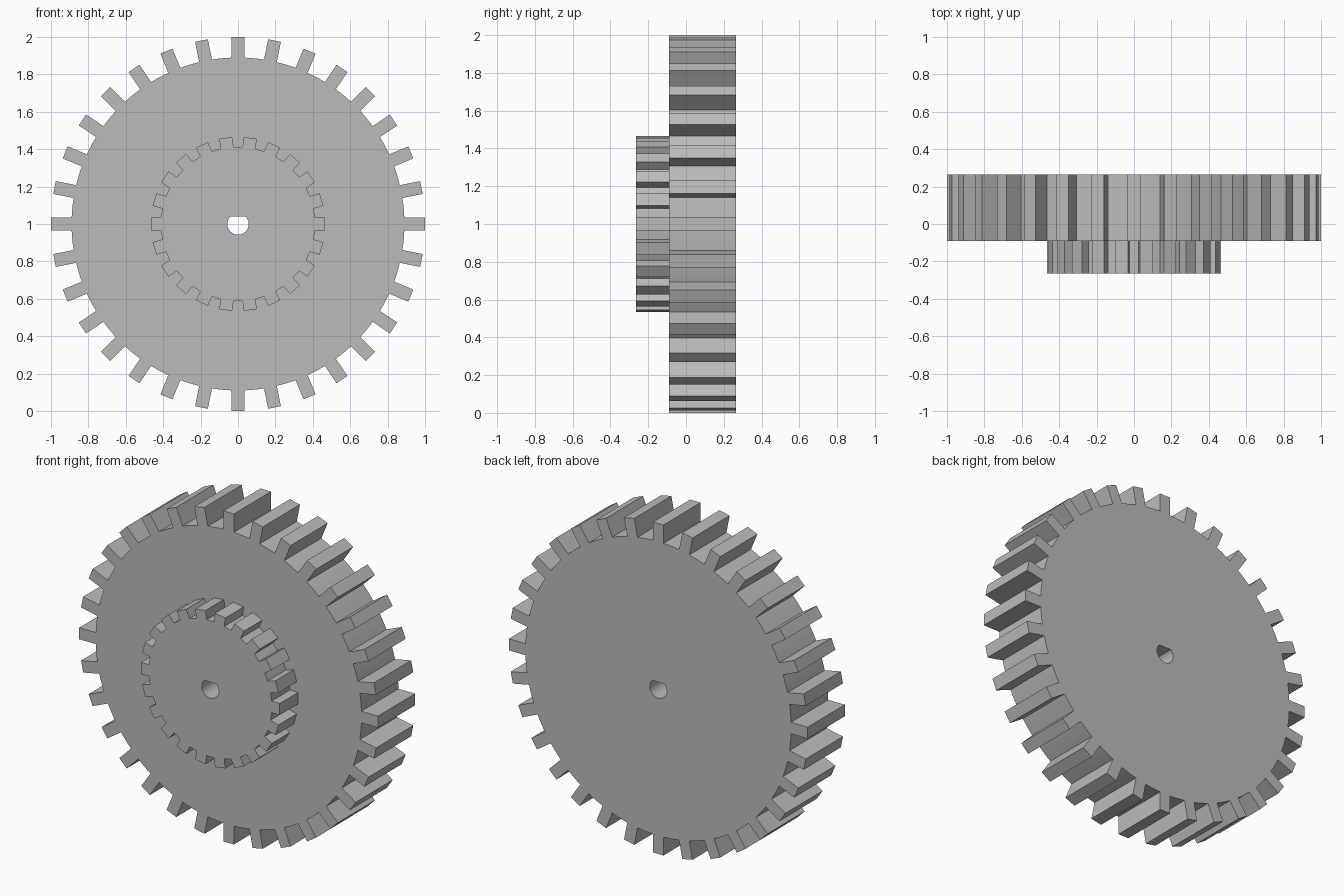
import bpy
import bmesh
from math import asin, cos, sin, pi
from mathutils import Vector

if "Cube" in bpy.data.objects:
    bpy.data.objects.remove(bpy.data.objects["Cube"], do_unlink=True)

CENTRE_Z = 1.0
TOOTH_WIDTH = 0.07

grey = bpy.data.materials.new("plain grey")
grey.use_nodes = True
colour = (0.5, 0.5, 0.5, 1)
grey.diffuse_color = colour
grey.node_tree.nodes["Principled BSDF"].inputs["Base Color"].default_value = colour


def arc(radius, start, end, steps):
    """Points along an arc, both ends included."""
    angles = [start + (end - start) * i / steps for i in range(steps + 1)]
    return [(radius * cos(a), radius * sin(a)) for a in angles]


def gear_outline(teeth, root, tip, width):
    """Straight-sided teeth on a round body, first tooth pointing along +x."""
    points = []
    pitch = 2 * pi / teeth
    half = asin(width / 2 / root)
    for i in range(teeth):
        a = i * pitch
        for side in (-width / 2, width / 2):
            points.append((tip * cos(a) - side * sin(a), tip * sin(a) + side * cos(a)))
        points += arc(root, a + half, a + pitch - half, 3)
    return points


def shaft_outline(radius, flat_height):
    """Round bore with a flat on its top side."""
    a = asin(flat_height / radius)
    return arc(radius, pi - a, 2 * pi + a, 32)


def make_gear(name, outline, bore, front, back):
    bm = bmesh.new()
    edges = []
    for loop in (outline, bore):
        verts = [bm.verts.new((x, front, z + CENTRE_Z)) for x, z in loop]
        edges += [bm.edges.new((v, verts[i - 1])) for i, v in enumerate(verts)]
    # Fill the face around the bore, then give it depth
    bmesh.ops.triangle_fill(bm, edges=edges, use_beauty=True, normal=Vector((0, -1, 0)))
    result = bmesh.ops.extrude_face_region(bm, geom=bm.faces[:], use_keep_orig=True)
    moved = [g for g in result["geom"] if isinstance(g, bmesh.types.BMVert)]
    bmesh.ops.translate(bm, verts=moved, vec=(0, back - front, 0))
    bmesh.ops.recalc_face_normals(bm, faces=bm.faces[:])
    mesh = bpy.data.meshes.new(name)
    bm.to_mesh(mesh)
    bm.free()
    mesh.materials.append(grey)
    obj = bpy.data.objects.new(name, mesh)
    bpy.context.collection.objects.link(obj)
    bpy.ops.object.select_all(action="DESELECT")
    obj.select_set(True)
    bpy.context.view_layer.objects.active = obj
    bpy.ops.object.shade_smooth_by_angle(angle=pi / 6)


# Both gears share one D-shaped shaft bore
bore = shaft_outline(0.057, 0.04)
make_gear("large_gear", gear_outline(32, 0.89, 1.0, TOOTH_WIDTH), bore, -0.09, 0.265)
make_gear("small_gear", gear_outline(22, 0.412, 0.465, TOOTH_WIDTH), bore, -0.265, -0.09)
